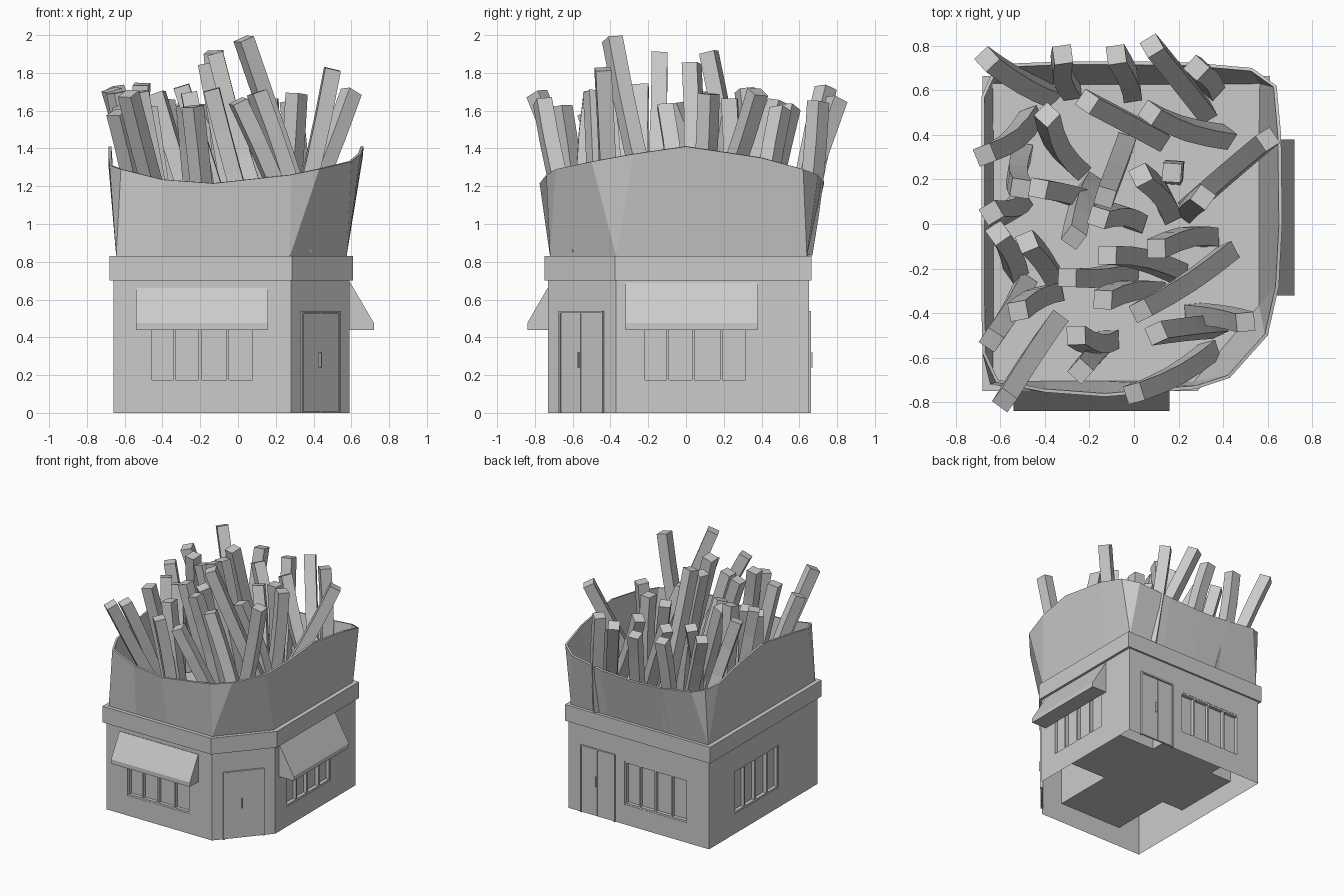
import bpy, bmesh, math, random
from mathutils import Vector, Matrix

if "Cube" in bpy.data.objects:
    bpy.data.objects.remove(bpy.data.objects["Cube"])

random.seed(4)


def finish(name, bm):
    me = bpy.data.meshes.new(name)
    bm.to_mesh(me)
    bm.free()
    ob = bpy.data.objects.new(name, me)
    bpy.context.collection.objects.link(ob)
    return ob


def face(bm, pts, M=Matrix()):
    bm.faces.new([bm.verts.new(M @ Vector(p)) for p in pts])


def prism(bm, ring_a, ring_b, M=Matrix()):
    """Closed solid between two matching point rings."""
    a = [bm.verts.new(M @ Vector(p)) for p in ring_a]
    b = [bm.verts.new(M @ Vector(p)) for p in ring_b]
    n = len(a)
    for i in range(n):
        j = (i + 1) % n
        bm.faces.new((a[i], a[j], b[j], b[i]))
    bm.faces.new(a[::-1])
    bm.faces.new(b)


def boxes(name, M, items):
    """Boxes given as x0, x1, y0, y1, z0, z1 in wall space (-y is outward)."""
    bm = bmesh.new()
    for x0, x1, y0, y1, z0, z1 in items:
        rings = [[(x0, y0, z), (x1, y0, z), (x1, y1, z), (x0, y1, z)] for z in (z0, z1)]
        prism(bm, *rings, M)
    return finish(name, bm)


# Walls: name, start corner, window span along the wall, door centre, awning (x0, x1, top, depth)
WALLS = [
    ("front", (-.66, -.73), (.19, .75), None, (.12, .82, .66, .11)),
    ("corner", (.28, -.73), None, .237, None),
    ("right", (.59, -.37), (.14, .70), None, (.05, .75, .69, .13)),
    ("back", (.59, .65), (.50, 1.06), .265, None),
    ("left", (-.66, .65), (.32, .88), None, None),
]
WZ0, WZ1, TOP = .16, .51, .70


def window(name, M, x0, x1):
    t, w = .014, x1 - x0
    bars = [(x0, x1, .002, .04, WZ0, WZ0 + t), (x0, x1, .002, .04, WZ1 - t, WZ1)]
    for f in (0, .23, .48, .75, 1):
        c = x0 + t / 2 + f * (w - t)
        bars.append((c - t / 2, c + t / 2, .002, .04, WZ0 + t, WZ1 - t))
    boxes(name + "_window_frame", M, bars)
    boxes(name + "_window_glass", M, [(x0, x1, .03, .036, WZ0, WZ1)])


def door(name, M, c):
    h, t, y = .155, .012, -.012
    boxes(name + "_door_frame", M, [
        (c - h, c - h + t, y, .01, 0, .54), (c + h - t, c + h, y, .01, 0, .54),
        (c - h + t, c + h - t, y, .01, .528, .54)])
    boxes(name + "_door_leaves", M, [
        (c - h + t, c - .006, -.006, .01, .006, .525), (c + .006, c + h - t, -.006, .01, .006, .525),
        (c - .006, c + .006, -.003, .01, .006, .525)])
    boxes(name + "_door_handle", M, [(c - .016, c - .008, -.02, -.005, .24, .32)])


def awning(name, M, x0, x1, top, d):
    prof = [(0, .44), (-d, .44), (-d, .475), (-.004, top), (0, top)]
    bm = bmesh.new()
    prism(bm, [(x0, y, z) for y, z in prof], [(x1, y, z) for y, z in prof], M)
    bmesh.ops.recalc_face_normals(bm, faces=bm.faces)
    finish(name + "_awning", bm)


# Building shell, open below, with window openings
shell = bmesh.new()
for i, (name, p, win, door_c, awn) in enumerate(WALLS):
    q = WALLS[(i + 1) % len(WALLS)][1]
    dx, dy = q[0] - p[0], q[1] - p[1]
    L = math.hypot(dx, dy)
    M = Matrix.Translation((*p, 0)) @ Matrix.Rotation(math.atan2(dy, dx), 4, 'Z')
    a, b = win or (L / 2, L / 2)
    parts = [(0, a, 0, TOP), (b, L, 0, TOP)]
    if win:
        parts += [(a, b, 0, WZ0), (a, b, WZ1, TOP)]
        window(name, M, a, b)
    for x0, x1, z0, z1 in parts:
        face(shell, [(x0, 0, z0), (x1, 0, z0), (x1, 0, z1), (x0, 0, z1)], M)
    if door_c:
        door(name, M, door_c)
    if awn:
        awning(name, M, *awn)
bmesh.ops.remove_doubles(shell, verts=shell.verts, dist=.0005)
finish("building_walls", shell)

# Cross-shaped room joining the four windows
cross = [(-.47, -.73), (.09, -.73), (.09, -.23), (.59, -.23), (.59, .33), (.09, .33),
         (.09, .65), (-.47, .65), (-.47, .33), (-.66, .33), (-.66, -.23), (-.47, -.23)]
bm = bmesh.new()
face(bm, [(x, y, WZ0) for x, y in cross])
face(bm, [(x, y, WZ1) for x, y in reversed(cross)])
for i, (p, q) in enumerate(zip(cross, cross[1:] + cross[:1])):
    if i % 3:  # every third side is a window opening
        face(bm, [(*q, WZ0), (*p, WZ0), (*p, WZ1), (*q, WZ1)])
bmesh.ops.remove_doubles(bm, verts=bm.verts, dist=.0005)
finish("inner_room", bm)

# Cornice and roof slab
rim = [(-.68, -.75), (.285, -.75), (.61, -.375), (.61, .665), (-.68, .665)]
bm = bmesh.new()
prism(bm, [(x, y, TOP) for x, y in rim], [(x, y, .83) for x, y in rim])
finish("cornice", bm)

# Paper carton: bottom x, y and rim x, y, z around the outline
CARTON = [
    (-.645, -.72, -.62, -.71, 1.29), (-.40, -.72, -.40, -.755, 1.235),
    (-.13, -.72, -.13, -.775, 1.215), (.275, -.72, .28, -.74, 1.26),
    (.275, -.72, .43, -.69, 1.29), (.575, -.37, .60, -.50, 1.33),
    (.575, -.37, .65, -.28, 1.37), (.575, 0, .665, 0, 1.41),
    (.575, .35, .66, .40, 1.35), (.575, .64, .64, .62, 1.29),
    (.575, .64, .53, .70, 1.26), (.25, .64, .25, .725, 1.225),
    (-.05, .64, -.05, .73, 1.21), (-.30, .64, -.30, .73, 1.225),
    (-.645, .64, -.55, .72, 1.26), (-.645, .64, -.64, .67, 1.28),
    (-.645, .64, -.685, .57, 1.30), (-.645, .30, -.685, .30, 1.365),
    (-.645, 0, -.685, 0, 1.41), (-.645, -.35, -.685, -.35, 1.355),
    (-.645, -.72, -.68, -.58, 1.31),
]
bm = bmesh.new()
for p, q in zip(CARTON, CARTON[1:] + CARTON[:1]):
    pts = [(*p[:2], .83), (*q[:2], .83), q[2:], p[2:]]
    if p[:2] == q[:2]:
        pts.pop(1)
    face(bm, pts)
bmesh.ops.remove_doubles(bm, verts=bm.verts, dist=.0005)
solid = finish("carton", bm).modifiers.new("paper", 'SOLIDIFY')
solid.thickness = .015
solid.offset = -1

# Fries: tip x, y, foot x, y and tip height
TALL = [
    (.03, -.39, .42, -.13, 1.98), (-.12, -.14, .20, -.22, 1.90), (-.13, .12, -.04, .36, 1.91),
    (-.16, .03, .01, .01, 1.85), (.50, -.44, .27, -.40, 1.82), (.60, .38, .25, .08, 1.70),
    (.31, .12, .24, .06, 1.69), (-.58, -.79, -.35, -.44, 1.69), (0, -.76, .34, -.57, 1.65),
    (-.66, .74, -.38, .58, 1.72), (.08, .80, .32, .50, 1.66), (-.51, .16, -.50, .32, 1.74),
    (-.64, -.52, -.49, -.27, 1.59), (-.30, -.24, -.02, -.21, 1.73),
]
SHORT = [
    (-.32, .76, -.28, .60), (-.08, .76, -.01, .59), (.28, .70, .35, .61), (-.21, .55, .11, .38),
    (.07, .50, .41, .39), (-.39, .49, -.25, .25), (-.67, .31, -.46, .48), (-.64, .05, -.51, .10),
    (-.43, .16, -.15, .08), (.03, .22, .16, .05), (.17, .23, .17, .22), (-.27, -.06, -.19, .18),
    (-.61, -.04, -.53, -.21), (-.48, -.08, -.36, -.24), (.10, -.11, .34, -.06),
    (-.14, -.34, .10, -.30), (-.52, -.39, -.36, -.31), (.10, -.49, .37, -.46),
    (-.26, -.50, -.11, -.52), (-.24, -.66, -.16, -.57),
]
bm = bmesh.new()
for f in TALL + [s + (random.uniform(1.6, 1.72),) for s in SHORT]:
    tip, foot = Vector((f[0], f[1], f[4])), Vector((f[2], f[3], .84))
    axis = (tip - foot).normalized()
    lean = math.atan2(axis.y, axis.x) + random.uniform(-.3, .3)
    u = Vector((math.cos(lean), math.sin(lean), 0))
    u = (u - axis * u.dot(axis)).normalized()
    v = axis.cross(u)
    bow = (u * random.uniform(-.02, .02) + v * random.uniform(-.03, .03))
    rings = []
    for k in range(5):
        t = k / 4
        c = foot.lerp(tip, t) + bow * math.sin(math.pi * t)
        rings.append([bm.verts.new(c + (u * a + v * b) * .042)
                      for a, b in ((-1, -1), (1, -1), (1, 1), (-1, 1))])
    for r, s in zip(rings, rings[1:]):
        for i in range(4):
            j = (i + 1) % 4
            bm.faces.new((r[i], r[j], s[j], s[i]))
    bm.faces.new(rings[0][::-1])
    bm.faces.new(rings[-1])
finish("fries", bm)
